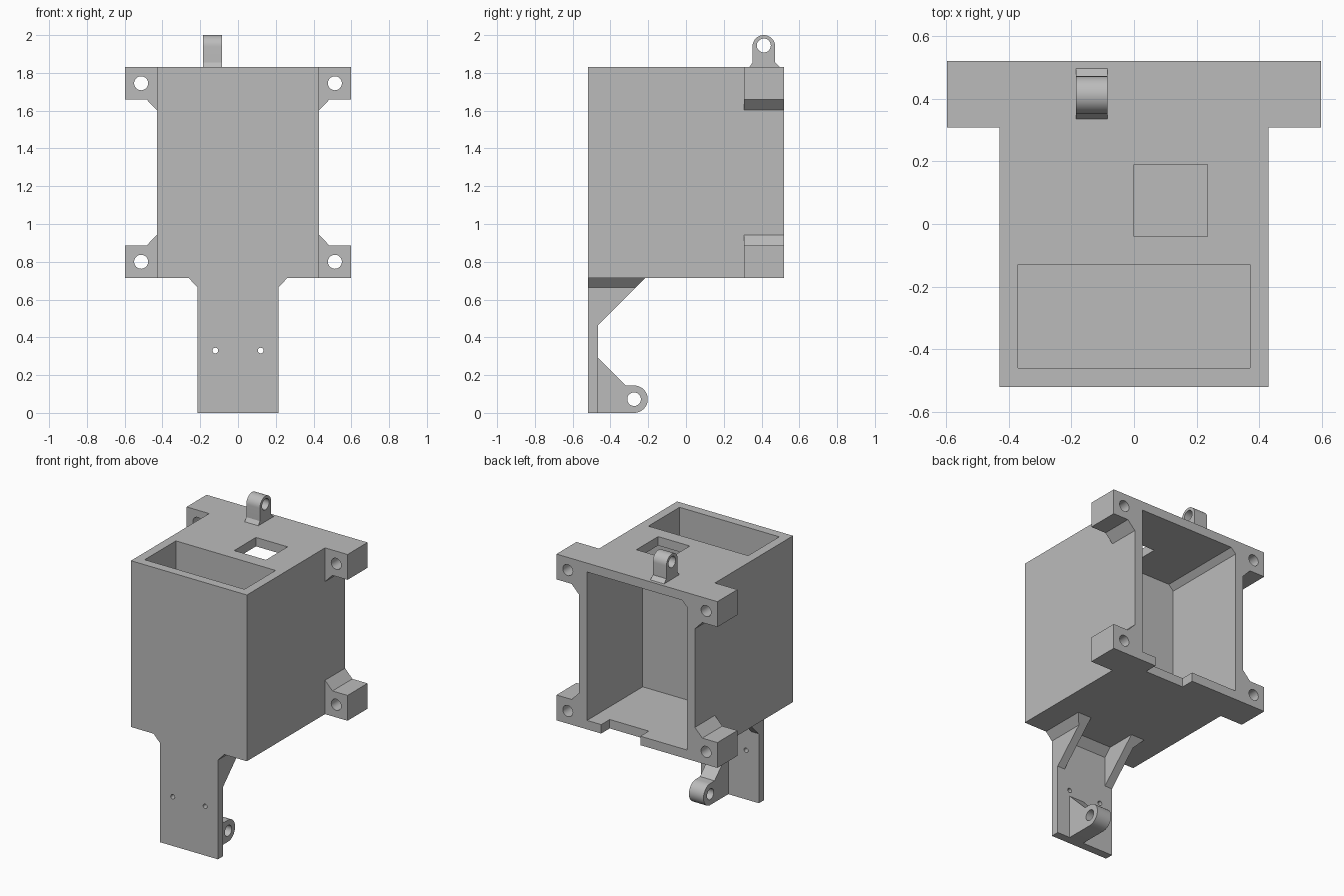
import bpy, bmesh, math

cube = bpy.data.objects.get("Cube")
if cube:
    bpy.data.objects.remove(cube, do_unlink=True)

grey = bpy.data.materials.new("plain grey")
grey.use_nodes = True
COLOUR = (0.5, 0.5, 0.5, 1)
grey.diffuse_color = COLOUR
grey.node_tree.nodes["Principled BSDF"].inputs["Base Color"].default_value = COLOUR


def prism(name, outline, axis, lo, hi, limit=None):
    """Extrude a 2D outline along x (outline is y,z), y (x,z) or z (x,y)."""
    place = {"x": lambda u, v, w: (w, u, v),
             "y": lambda u, v, w: (u, w, v),
             "z": lambda u, v, w: (u, v, w)}[axis]
    bm = bmesh.new()
    ends = [[bm.verts.new(place(u, v, w)) for u, v in outline] for w in (lo, hi)]
    bm.faces.new(ends[0])
    bm.faces.new(ends[1][::-1])
    n = len(outline)
    for i in range(n):
        j = (i + 1) % n
        bm.faces.new((ends[0][i], ends[1][i], ends[1][j], ends[0][j]))
    if limit:
        for v in bm.verts:
            v.co.y = min(v.co.y, limit(v.co.z))
    bmesh.ops.recalc_face_normals(bm, faces=bm.faces)
    mesh = bpy.data.meshes.new(name)
    bm.to_mesh(mesh)
    bm.free()
    mesh.materials.append(grey)
    obj = bpy.data.objects.new(name, mesh)
    bpy.context.collection.objects.link(obj)
    return obj


def rect(u0, u1, v0, v1):
    return [(u0, v0), (u1, v0), (u1, v1), (u0, v1)]


def arc(u, v, r, start, end, steps=24):
    angles = [math.radians(start + (end - start) * i / steps) for i in range(steps + 1)]
    return [(u + r * math.cos(a), v + r * math.sin(a)) for a in angles]


def circle(u, v, r):
    return arc(u, v, r, 0, 360, 32)[:-1]


def cut(obj, *cutters):
    for c in cutters:
        mod = obj.modifiers.new("cut", "BOOLEAN")
        mod.operation = "DIFFERENCE"
        mod.solver = "EXACT"
        mod.object = c
        bpy.context.view_layer.objects.active = obj
        bpy.ops.object.modifier_apply(modifier=mod.name)
        bpy.data.objects.remove(c, do_unlink=True)


def smooth(obj):
    bpy.ops.object.select_all(action="DESELECT")
    obj.select_set(True)
    bpy.context.view_layer.objects.active = obj
    bpy.ops.object.shade_smooth_by_angle(angle=math.radians(30))


BOTTOM, TOP = 0.715, 1.83
FRONT, BACK = -0.52, 0.52

# Box with rear cavity, front pocket, top window and notched rear sill
body = prism("box_body", rect(-0.43, 0.43, FRONT, BACK), "z", BOTTOM, TOP)
cavity = [(-0.37, 0.775), (0.37, 0.775), (0.37, 1.77), (-0.335, 1.77), (-0.37, 1.735)]
cut(body,
    prism("cavity_cutter", cavity, "y", -0.07, 0.7),
    prism("pocket_cutter", rect(-0.37, 0.37, -0.46, -0.13), "z", 0.775, 2),
    prism("window_cutter", rect(0, 0.235, -0.04, 0.19), "z", 1.6, 2),
    prism("notch_cutter", rect(-0.025, 0.265, 0.43, 0.7), "z", 0.6, 0.85))

# Four corner mounting ears with chamfered roots
for side, sx in (("left", 1), ("right", -1)):
    for level, z0, sz in (("upper", TOP, -1), ("lower", BOTTOM, 1)):
        pts = [(0.43, 0), (0.597, 0), (0.597, 0.17), (0.485, 0.17), (0.43, 0.227)]
        ear = prism(f"{level}_{side}_ear", [(sx * u, z0 + sz * v) for u, v in pts],
                    "y", 0.308, BACK)
        cut(ear, prism("ear_cutter", circle(sx * 0.513, z0 + sz * 0.085, 0.037), "y", 0.2, 0.7))
        smooth(ear)

# Top eyelet with flared foot
outline = [(0.335, TOP), (0.497, TOP), (0.472, 1.855)]
outline += arc(0.412, 1.94, 0.06, 0, 180) + [(0.352, 1.855)]
top_eyelet = prism("top_eyelet", outline, "x", -0.185, -0.084)
cut(top_eyelet, prism("eyelet_cutter", circle(0.412, 1.945, 0.037), "x", -0.3, 0))
smooth(top_eyelet)

# Hanging leg plate with two screw holes
leg = prism("leg_plate", rect(-0.215, 0.215, 0, BOTTOM), "y", FRONT, -0.465)
cut(leg, *[prism("screw_cutter", circle(x, 0.33, 0.015), "y", -0.7, -0.3)
           for x in (-0.12, 0.12)])
smooth(leg)

# Flared gussets bracing the leg against the box
for side, sx in (("left", 1), ("right", -1)):
    pts = [(0.16, 0.465), (0.215, 0.465), (0.215, 0.665), (0.262, BOTTOM), (0.16, BOTTOM)]
    prism(f"{side}_gusset", [(sx * u, v) for u, v in pts], "y", FRONT, 0,
          limit=lambda z: z - 0.93)

# Chamfer strip between the gussets
prism("leg_root_chamfer", [(-0.465, 0.665), (-0.415, BOTTOM), (-0.465, BOTTOM)],
      "x", -0.16, 0.16)

# Lower eyelet behind the leg
outline = [(-0.465, 0)] + arc(-0.275, 0.0725, 0.0725, -90, 90)
outline += [(-0.32, 0.145), (-0.465, 0.29)]
low_eyelet = prism("lower_eyelet", outline, "x", 0.012, 0.12)
cut(low_eyelet, prism("eyelet_cutter", circle(-0.275, 0.0725, 0.036), "x", -0.2, 0.3))
smooth(low_eyelet)
